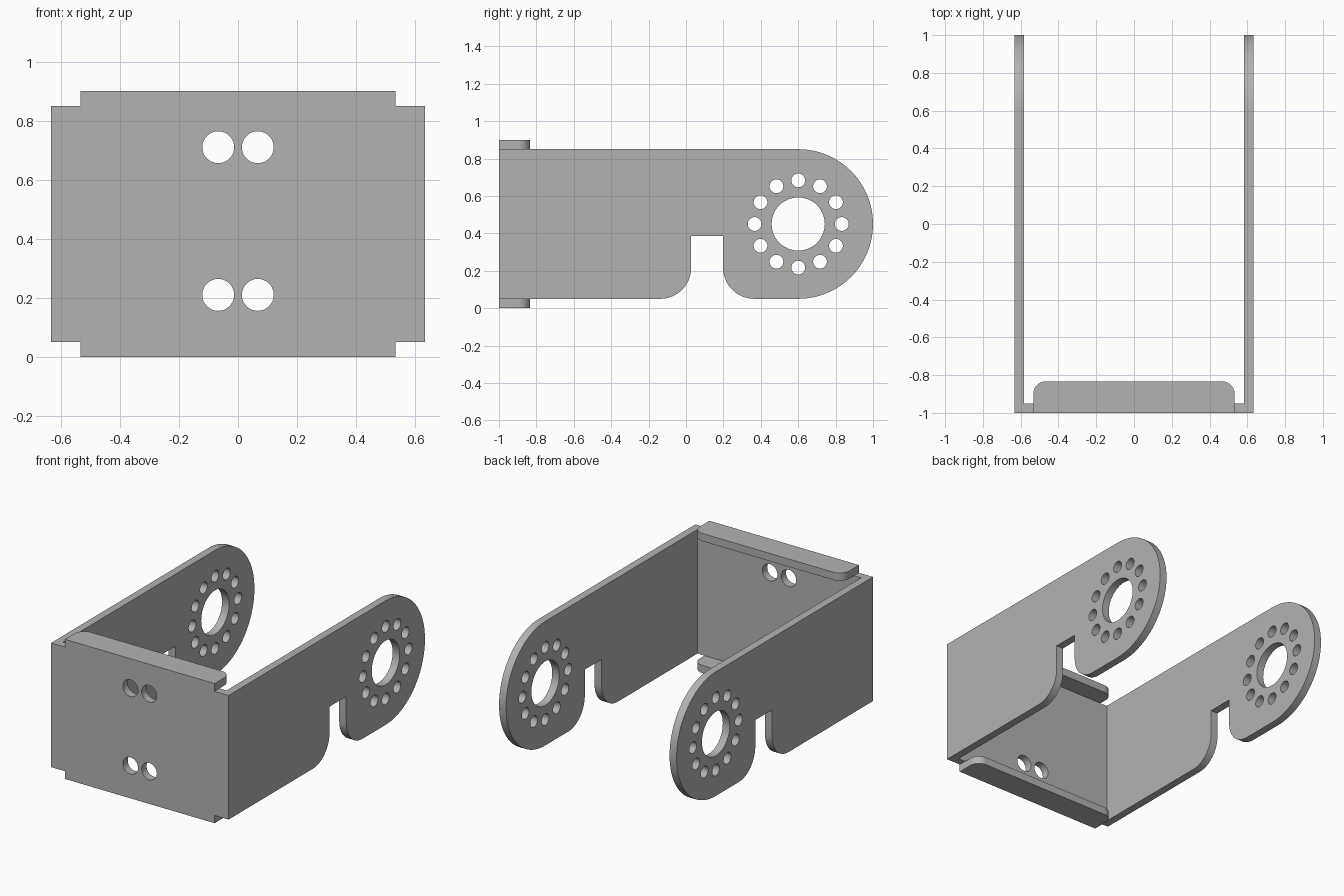
import bpy
from math import sin, cos, pi, radians
from mathutils import Matrix

cube = bpy.data.objects.get("Cube")
if cube:
    bpy.data.objects.remove(cube, do_unlink=True)

T = 0.05            # sheet thickness
W = 0.633           # half width over the arms
F = 0.533           # half width of the flanges
LOW, HIGH = T, 0.85 # arm bottom and top
FRONT = -1.0

metal = bpy.data.materials.new("grey metal")
metal.use_nodes = True
grey = (0.45, 0.45, 0.45, 1)
metal.diffuse_color = grey
metal.node_tree.nodes["Principled BSDF"].inputs["Base Color"].default_value = grey


def arc(cx, cy, r, start, end, steps=16):
    angles = [radians(start + (end - start) * i / steps) for i in range(steps + 1)]
    return [(cx + r * cos(a), cy + r * sin(a)) for a in angles]


def circle(cx, cy, r, steps=40):
    return arc(cx, cy, r, 0, 360, steps)[:-1]


def sheet(name, outline, holes, matrix):
    """Flat sheet of thickness T with holes, centred on its plane."""
    curve = bpy.data.curves.new(name, 'CURVE')
    curve.dimensions = '2D'
    curve.fill_mode = 'BOTH'
    curve.extrude = T / 2
    for loop in [outline] + holes:
        spline = curve.splines.new('POLY')
        spline.points.add(len(loop) - 1)
        for point, (x, y) in zip(spline.points, loop):
            point.co = (x, y, 0, 1)
        spline.use_cyclic_u = True
    obj = bpy.data.objects.new(name, curve)
    bpy.context.collection.objects.link(obj)
    select(obj)
    bpy.ops.object.convert(target='MESH')
    obj = bpy.context.object
    obj.data.transform(matrix)
    obj.data.materials.clear()
    obj.data.materials.append(metal)
    # weld the caps to the rim so the sheet is a closed solid
    bpy.ops.object.mode_set(mode='EDIT')
    bpy.ops.mesh.select_all(action='SELECT')
    bpy.ops.mesh.remove_doubles(threshold=0.0001)
    bpy.ops.mesh.normals_make_consistent(inside=False)
    bpy.ops.object.mode_set(mode='OBJECT')
    return obj


def select(obj):
    bpy.ops.object.select_all(action='DESELECT')
    obj.select_set(True)
    bpy.context.view_layer.objects.active = obj


# Front plate with narrower tabs above and below, and two pairs of holes
half = [(F, 0), (F, LOW), (W, LOW), (W, HIGH), (F, HIGH), (F, HIGH + T)]
plate_outline = half + [(-x, z) for x, z in reversed(half)]
plate_holes = [circle(x, z, 0.054) for x in (-0.067, 0.067) for z in (0.21, 0.71)]
bracket = sheet("bracket", plate_outline, plate_holes,
                Matrix.Translation((0, FRONT + T / 2, 0)) @ Matrix.Rotation(pi / 2, 4, 'X'))

# Arms: rounded end, slot with flared mouth, ring of holes around the pivot
PY, PZ, R = 0.6, 0.45, 0.167
S0, S1, SLOT_TOP = 0.028, 0.198, 0.385
arm_outline = ([(FRONT, HIGH), (FRONT, LOW)]
               + arc(S0 - R, LOW + R, R, -90, 0)
               + [(S0, SLOT_TOP), (S1, SLOT_TOP)]
               + arc(S1 + R, LOW + R, R, 180, 270)
               + arc(PY, PZ, 0.4, -90, 90, 48))
arm_holes = [circle(PY, PZ, 0.142, 48)]
for i in range(12):
    a = i * pi / 6
    arm_holes.append(circle(PY + 0.233 * cos(a), PZ + 0.233 * sin(a), 0.037, 24))
upright = Matrix(((0, 0, 1, 0), (1, 0, 0, 0), (0, 1, 0, 0), (0, 0, 0, 1)))
parts = [sheet(name, arm_outline, arm_holes,
               Matrix.Translation((side * (W - T / 2), 0, 0)) @ upright)
         for name, side in (("left_arm", 1), ("right_arm", -1))]

# Flanges with rounded rear corners
C, REAR = 0.067, -0.833
flange_outline = ([(-F, FRONT), (F, FRONT)]
                  + arc(F - C, REAR - C, C, 0, 90)
                  + arc(C - F, REAR - C, C, 90, 180))
parts += [sheet(name, flange_outline, [], Matrix.Translation((0, 0, z)))
          for name, z in (("upper_flange", HIGH + T / 2), ("lower_flange", T / 2))]

# Join everything into one folded piece of sheet
select(bracket)
for part in parts:
    union = bracket.modifiers.new(part.name, 'BOOLEAN')
    union.operation = 'UNION'
    union.solver = 'EXACT'
    union.object = part
    bpy.ops.object.modifier_apply(modifier=union.name)
for part in parts:
    bpy.data.objects.remove(part, do_unlink=True)

# Remove seams across flat areas, then smooth the round edges
bpy.ops.object.mode_set(mode='EDIT')
bpy.ops.mesh.select_all(action='SELECT')
bpy.ops.mesh.remove_doubles(threshold=0.0001)
bpy.ops.mesh.dissolve_limited(angle_limit=radians(0.5))
bpy.ops.object.mode_set(mode='OBJECT')
bpy.ops.object.shade_smooth_by_angle(angle=radians(30))
